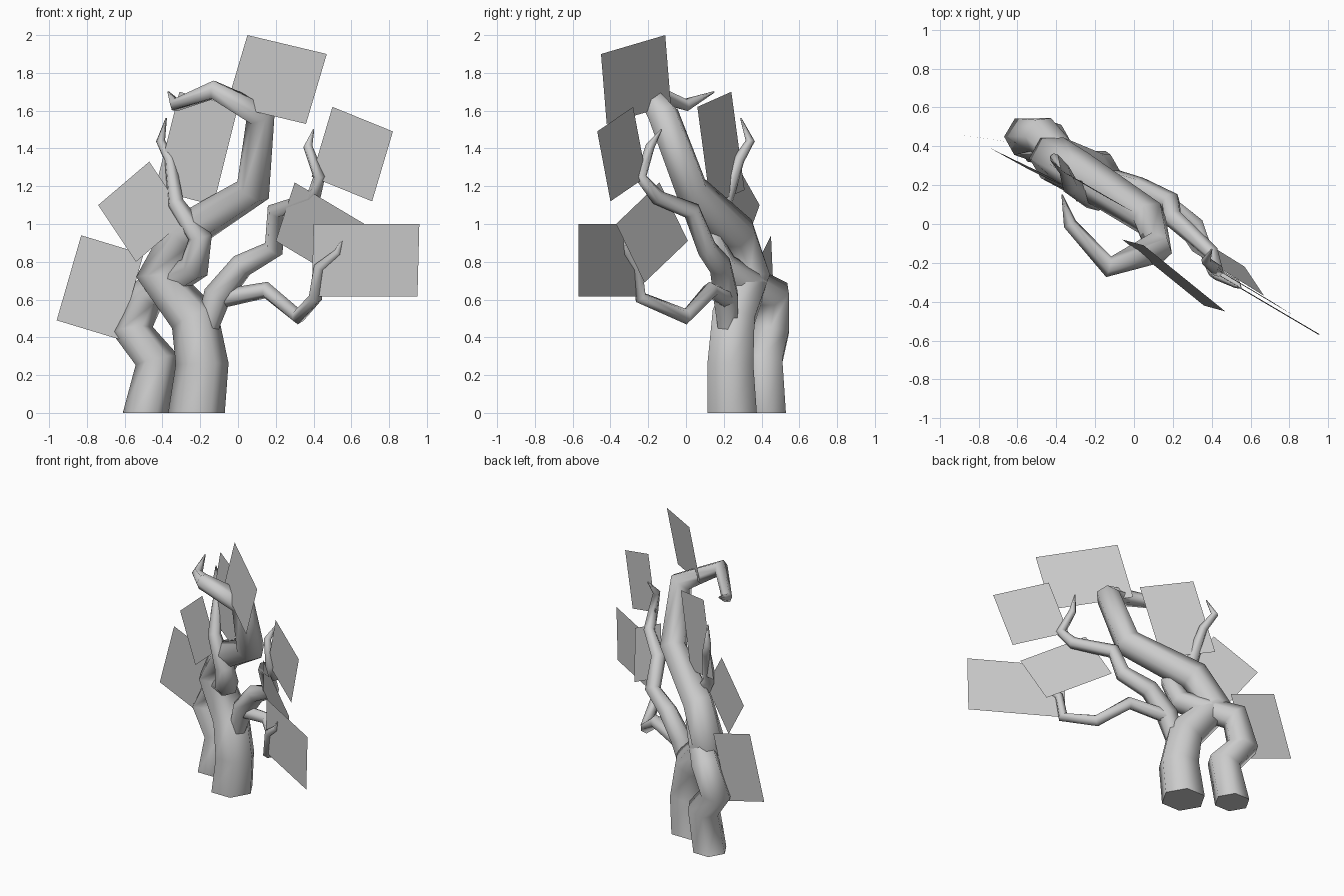
import bpy
import bmesh
from math import cos, sin, pi
from mathutils import Vector

default_cube = bpy.data.objects.get("Cube")
if default_cube:
    bpy.data.objects.remove(default_cube, do_unlink=True)

SIDES = 6


def make_material(name, colour):
    material = bpy.data.materials.new(name)
    material.use_nodes = True
    material.diffuse_color = colour
    shader = material.node_tree.nodes["Principled BSDF"]
    shader.inputs["Base Color"].default_value = colour
    return material


grey = make_material("pale grey", (.6, .6, .6, 1))


def add_object(name, bm):
    mesh = bpy.data.meshes.new(name)
    bm.to_mesh(mesh)
    bm.free()
    mesh.materials.append(grey)
    obj = bpy.data.objects.new(name, mesh)
    bpy.context.collection.objects.link(obj)
    return obj


def add_limb(name, path, grounded=False):
    """Tapering six-sided tube through (x, y, z, radius) stations."""
    bm = bmesh.new()
    points = [Vector(station[:3]) for station in path]
    last = len(points) - 1
    side_axis = Vector((1, 0, 0))
    previous = None
    rings = []
    for i, centre in enumerate(points):
        # Each ring sits on the bisecting plane of its two segments
        tangent = Vector()
        if i > 0:
            tangent += (centre - points[i - 1]).normalized()
        if i < last:
            tangent += (points[i + 1] - centre).normalized()
        if i == 0 and grounded:
            tangent = Vector((0, 0, 1))
        tangent.normalize()
        if previous is not None:
            side_axis = previous.rotation_difference(tangent) @ side_axis
        side_axis = (side_axis - tangent * side_axis.dot(tangent)).normalized()
        other_axis = tangent.cross(side_axis)
        previous = tangent
        radius = path[i][3]
        ring = []
        for k in range(SIDES):
            angle = 2 * pi * k / SIDES
            offset = side_axis * cos(angle) + other_axis * sin(angle)
            ring.append(bm.verts.new(centre + offset * radius))
        rings.append(ring)
    for lower, upper in zip(rings, rings[1:]):
        for k in range(SIDES):
            n = (k + 1) % SIDES
            face = bm.faces.new((lower[k], lower[n], upper[n], upper[k]))
            face.smooth = True
    # Flat end caps with sharp rims
    caps = [bm.faces.new(rings[0][::-1]), bm.faces.new(rings[-1])]
    for cap in caps:
        for edge in cap.edges:
            edge.smooth = False
    return add_object(name, bm)


def add_card(name, first, second, third):
    """Flat foliage card: a parallelogram from three consecutive corners."""
    a, b, c = Vector(first), Vector(second), Vector(third)
    bm = bmesh.new()
    bm.faces.new([bm.verts.new(corner) for corner in (a, b, c, a + c - b)])
    return add_object(name, bm)


# Main trunk, rising into the tall crown limb with its hooked end
add_limb("main_trunk", [
    (-.22, .245, 0, .15), (-.19, .235, .26, .14), (-.23, .25, .5, .13),
    (-.42, .34, .73, .12), (-.29, .27, .95, .11), (.08, .03, 1.18, .095),
    (.12, -.12, 1.58, .085), (-.13, -.22, 1.71, .055),
    (-.33, 0, 1.63, .035), (-.37, .15, 1.7, .004)], grounded=True)

# Second trunk, crossing through the main one and ending in a thin twig
add_limb("second_trunk", [
    (-.49, .425, 0, .12), (-.43, .41, .28, .115), (-.56, .45, .44, .11),
    (-.48, .46, .63, .1), (-.23, .2, .77, .08), (-.2, .13, .93, .065),
    (-.33, .2, 1.11, .045), (-.36, .28, 1.34, .03),
    (-.41, .34, 1.44, .025), (-.38, .29, 1.56, .004)], grounded=True)

# Side branches
add_limb("upper_branch", [
    (-.16, .22, .46, .06), (-.11, .21, .62, .075), (.02, .18, .78, .065),
    (.19, .11, .87, .055), (.2, .03, 1.07, .05), (.4, -.15, 1.14, .04),
    (.43, -.24, 1.25, .033), (.37, -.19, 1.41, .025),
    (.4, -.13, 1.5, .004)])
add_limb("lower_branch", [
    (-.11, .22, .6, .05), (.15, .13, .65, .045), (.32, 0, .51, .042),
    (.41, -.24, .61, .036), (.43, -.26, .77, .03), (.53, -.31, .85, .022),
    (.55, -.33, .91, .004)])

# Foliage cards
add_card("crown_card", (.05, -.11, 2), (.47, -.45, 1.9), (.36, -.42, 1.53))
add_card("upper_right_card",
         (.5, -.28, 1.62), (.82, -.47, 1.49), (.71, -.4, 1.12))
add_card("lower_right_card",
         (.4, -.24, 1), (.96, -.57, 1), (.95, -.57, .615))
add_card("middle_right_card",
         (.3, -.14, 1.22), (.67, -.37, 1), (.57, -.22, .69))
add_card("upper_left_card",
         (-.31, .24, 1.7), (0, .06, 1.62), (-.13, .13, 1.1))
add_card("middle_left_card",
         (-.47, .26, 1.33), (-.74, .39, 1.1), (-.54, .28, .8))
add_card("lower_left_card",
         (-.83, .45, .94), (-.96, .47, .49), (-.63, .42, .39))
